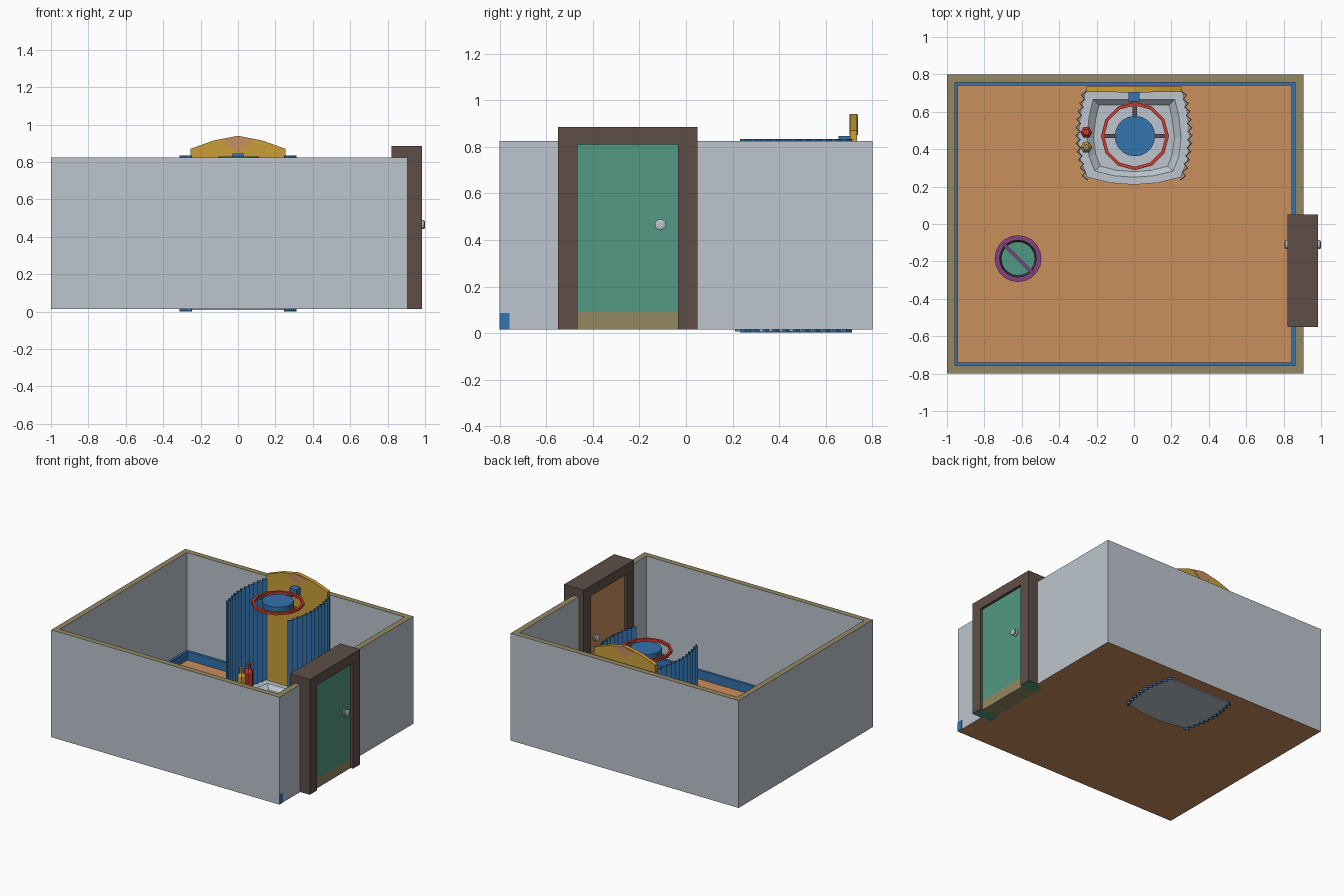
import bpy, bmesh, math
from mathutils import Vector

if "Cube" in bpy.data.objects:
    bpy.data.objects.remove(bpy.data.objects["Cube"])


def srgb(h):
    c = [int(h[i:i + 2], 16) / 255 for i in (0, 2, 4)]
    return [v / 12.92 if v <= 0.04045 else ((v + 0.055) / 1.055) ** 2.4 for v in c] + [1]


COLOURS = {"pale_grey": "BCC5CD", "tan": "948863", "blue": "3373AC", "terracotta": "CA8E5B",
           "dark_brown": "5E4F47", "green": "529983", "gold": "CB9F38", "red": "CC3C30",
           "purple": "844282"}
MATS = {}
for name, h in COLOURS.items():
    MATS[name] = bpy.data.materials.new(name)
    MATS[name].diffuse_color = srgb(h)


def finish(name, bm, mat, top=None, bottom=None, side=None):
    """Make an object; optional other colours for top, bottom and -x faces."""
    bmesh.ops.recalc_face_normals(bm, faces=bm.faces)
    me = bpy.data.meshes.new(name)
    me.materials.append(MATS[mat])
    for other, d in ((top, (0, 0, 1)), (bottom, (0, 0, -1)), (side, (-1, 0, 0))):
        if other:
            me.materials.append(MATS[other])
            for f in bm.faces:
                if f.normal.dot(Vector(d)) > 0.9:
                    f.material_index = len(me.materials) - 1
    bm.to_mesh(me)
    bm.free()
    ob = bpy.data.objects.new(name, me)
    bpy.context.collection.objects.link(ob)
    return ob


def box(name, x, y, z, mat, **kw):
    bm = bmesh.new()
    bmesh.ops.create_cube(bm, size=1)
    for v in bm.verts:
        v.co = [r[0] + (c + 0.5) * (r[1] - r[0]) for c, r in zip(v.co, (x, y, z))]
    return finish(name, bm, mat, **kw)


def prism(name, pts, vec, mat, **kw):
    """Extrude a closed outline along a vector."""
    bm = bmesh.new()
    f = bm.faces.new([bm.verts.new(p) for p in pts])
    r = bmesh.ops.extrude_face_region(bm, geom=[f])
    for v in r["geom"]:
        if isinstance(v, bmesh.types.BMVert):
            v.co += Vector(vec)
    return finish(name, bm, mat, **kw)


def lathe(name, prof, n, loc, mat, axis="Z", closed=False, **kw):
    """Turn a (radius, height) profile; ends are capped unless closed."""
    bm = bmesh.new()
    rings = []
    for r, h in prof:
        ring = []
        for i in range(n):
            a = 2 * math.pi * i / n
            p = (r * math.cos(a), r * math.sin(a), h)
            if axis == "X":
                p = (p[2], p[0], p[1])
            ring.append(bm.verts.new(Vector(p) + Vector(loc)))
        rings.append(ring)
    pairs = list(zip(rings, rings[1:])) + ([(rings[-1], rings[0])] if closed else [])
    for a, b in pairs:
        for i in range(n):
            j = (i + 1) % n
            bm.faces.new((a[i], a[j], b[j], b[i]))
    if not closed:
        bm.faces.new(rings[0])
        bm.faces.new(rings[-1])
    return finish(name, bm, mat, **kw)


# room shell
WZ = (0.015, 0.825)
wall = dict(top="tan", bottom="terracotta")
box("front_wall", (-1, 0.905), (-0.8, -0.757), WZ, "pale_grey", **wall)
box("back_wall", (-1, 0.905), (0.757, 0.8), WZ, "pale_grey", **wall)
box("left_wall", (-1, -0.957), (-0.757, 0.757), WZ, "pale_grey", **wall)
box("right_wall_front", (0.86, 0.905), (-0.757, -0.54), WZ, "pale_grey", **wall)
box("right_wall_back", (0.86, 0.905), (0.04, 0.757), WZ, "pale_grey", **wall)
box("floor", (-0.957, 0.86), (-0.757, 0.757), (0.015, 0.024), "terracotta")

# skirting
SZ = (0.022, 0.09)
box("skirting_front", (-0.957, 0.86), (-0.757, -0.74), SZ, "blue")
box("skirting_back", (-0.957, 0.86), (0.74, 0.757), SZ, "blue")
box("skirting_left", (-0.957, -0.94), (-0.74, 0.74), SZ, "blue")
box("skirting_right_front", (0.843, 0.86), (-0.74, -0.55), SZ, "blue")
box("skirting_right_back", (0.843, 0.86), (0.05, 0.74), SZ, "blue")
box("skirting_end", (0.903, 0.907), (-0.8, -0.757), (0.015, 0.087), "blue")

# door, frame and knobs
FX = (0.82, 0.985)
box("frame_jamb_front", FX, (-0.55, -0.465), (0.015, 0.81), "dark_brown", bottom="green")
box("frame_jamb_back", FX, (-0.035, 0.05), (0.015, 0.81), "dark_brown", bottom="green")
box("frame_head", FX, (-0.55, 0.05), (0.81, 0.885), "dark_brown")
box("door", (0.84, 0.965), (-0.465, -0.035), (0.09, 0.81), "green", side="terracotta")
box("threshold", (0.84, 0.965), (-0.465, -0.035), (0.015, 0.09), "tan")
for s, x, nm in ((1, 0.965, "outer"), (-1, 0.84, "inner")):
    lathe("door_knob_" + nm, [(0.024, 0), (0.024, s * 0.006), (0.012, s * 0.008), (0.012, s * 0.014),
                              (0.024, s * 0.02), (0.024, s * 0.03), (0.014, s * 0.035)],
          12, (x, -0.11, 0.465), "pale_grey", axis="X")


# shower tray: rim outline with a sunken basin
def outline(k, z):
    half = [(0.26, 0.705), (0.285, 0.6), (0.3, 0.46), (0.285, 0.34), (0.25, 0.25), (0.13, 0.22)]
    pts = half + [(0, 0.21)] + [(-x, y) for x, y in reversed(half)]
    return [(x * k, 0.46 + (y - 0.46) * k, z) for x, y in pts]


bm = bmesh.new()
rings = [[bm.verts.new(p) for p in outline(k, z)]
         for k, z in ((1, 0.008), (1, 0.07), (0.84, 0.07), (0.72, 0.04))]
for a, b in zip(rings, rings[1:]):
    for i in range(len(a)):
        j = (i + 1) % len(a)
        bm.faces.new((a[i], a[j], b[j], b[i]))
bm.faces.new(rings[0])
bm.faces.new(rings[-1])
finish("shower_tray", bm, "pale_grey")

# arched back panel with a small fan on each face
arch = [(0.255, 0.87), (0.13, 0.915), (0, 0.94), (-0.13, 0.915), (-0.255, 0.87)]
prism("shower_panel", [(-0.255, 0.705, 0.02), (0.255, 0.705, 0.02)] + [(x, 0.705, z) for x, z in arch],
      (0, 0.03, 0), "gold")
for y, nm in ((0.702, "front"), (0.735, "back")):
    prism("panel_fan_" + nm, [(0, y, 0.85), (0.09, y, 0.92), (0, y, 0.938), (-0.09, y, 0.92)],
          (0, 0.003, 0), "terracotta")

# pleated curtains
for s, nm in ((-1, "left"), (1, "right")):
    bm = bmesh.new()
    N = 22
    cols = []
    for i in range(N + 1):
        t = i / N
        y = 0.71 - 0.475 * t
        x = 0.262 + 0.038 * math.sin(math.pi * t) - 0.005 * t + (0.013 if i % 2 else -0.01)
        cols.append([bm.verts.new((s * x, y, z)) for z in (0.002, 0.834)])
    for a, b in zip(cols, cols[1:]):
        bm.faces.new((a[0], b[0], b[1], a[1]))
    ob = finish("curtain_" + nm, bm, "blue")
    m = ob.modifiers.new("thickness", "SOLIDIFY")
    m.thickness = 0.007
    m.offset = 0

# shower head, ring, spokes and bracket
C = (0.005, 0.47, 0)
lathe("shower_head", [(0.09, 0.78), (0.108, 0.79), (0.108, 0.829)], 20, C, "blue")
lathe("shower_ring", [(0.164, 0.802), (0.182, 0.802), (0.182, 0.822), (0.164, 0.822)], 12, C,
      "red", closed=True)
for s, nm in ((-1, "left"), (1, "right")):
    a, b = sorted((C[0] + s * 0.1, C[0] + s * 0.168))
    box("spoke_" + nm, (a, b), (0.46, 0.48), (0.803, 0.818), "dark_brown")
box("spoke_back", (-0.007, 0.017), (0.57, 0.66), (0.803, 0.818), "dark_brown")
box("shower_bracket", (-0.03, 0.03), (0.655, 0.707), (0.79, 0.846), "blue")

# bottles
for y, body, cap, nm in ((0.49, "red", "red", "red"), (0.41, "gold", "tan", "gold")):
    p = (-0.255, y, 0)
    lathe("bottle_" + nm, [(0.032, 0.068), (0.032, 0.22), (0.016, 0.24)], 6, p, body)
    lathe("bottle_cap_" + nm, [(0.017, 0.235), (0.017, 0.28)], 6, p, cap)

# bucket with water and handle
B = (-0.62, -0.185, 0)
lathe("bucket", [(0.09, 0.024), (0.115, 0.22), (0.125, 0.225), (0.125, 0.245), (0.1, 0.245), (0.085, 0.04)],
      20, B, "purple")
lathe("bucket_water", [(0.085, 0.17), (0.092, 0.18)], 20, B, "green")
lathe("bucket_liner", [(0.1005, 0.243), (0.0915, 0.178), (0.09, 0.178), (0.0985, 0.243)], 20, B,
      "dark_brown", closed=True)
d, n = Vector((0.707, -0.707, 0)), Vector((0.707, 0.707, 0)) * 0.008
pts = [Vector(B) + d * a * 0.11 + n * b + Vector((0, 0, 0.24)) for a, b in ((-1, -1), (1, -1), (1, 1), (-1, 1))]
prism("bucket_handle", pts, (0, 0, 0.014), "purple")

for m in bpy.data.materials:
    if m.users and not m.is_grease_pencil:
        m.use_nodes = True
        m.node_tree.nodes["Principled BSDF"].inputs["Base Color"].default_value = m.diffuse_color
